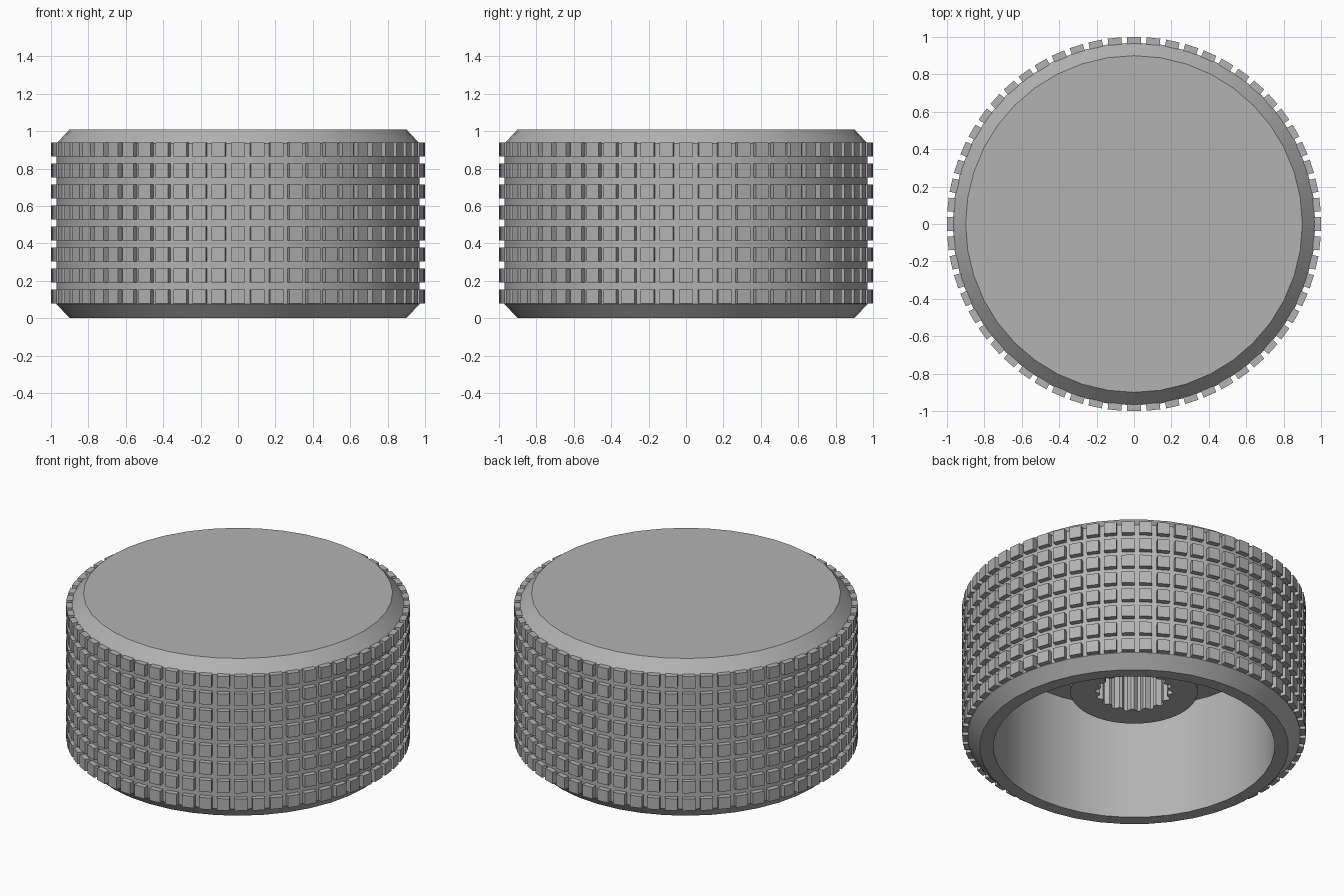
import bpy
import bmesh
from math import cos, sin, tau, radians
from mathutils import Matrix

default = bpy.data.objects.get("Cube")
if default:
    bpy.data.objects.remove(default, do_unlink=True)

GREY = (0.45, 0.45, 0.45, 1)
plastic = bpy.data.materials.new("grey plastic")
plastic.use_nodes = True
plastic.diffuse_color = GREY
plastic.node_tree.nodes["Principled BSDF"].inputs["Base Color"].default_value = GREY


def finish(bm, name, smooth=True):
    bmesh.ops.recalc_face_normals(bm, faces=bm.faces)
    mesh = bpy.data.meshes.new(name)
    bm.to_mesh(mesh)
    bm.free()
    mesh.materials.append(plastic)
    obj = bpy.data.objects.new(name, mesh)
    bpy.context.collection.objects.link(obj)
    if smooth:
        bpy.ops.object.select_all(action="DESELECT")
        obj.select_set(True)
        bpy.context.view_layer.objects.active = obj
        bpy.ops.object.shade_smooth_by_angle(angle=radians(25))
    return obj


def add_ring(bm, radii, z):
    """Closed loop of vertices whose radius may vary around the axis."""
    n = len(radii)
    return [bm.verts.new((r * cos(tau * i / n), r * sin(tau * i / n), z))
            for i, r in enumerate(radii)]


def loft(bm, rings):
    for a, b in zip(rings, rings[1:]):
        for i in range(len(a)):
            j = (i + 1) % len(a)
            bm.faces.new((a[i], a[j], b[j], b[i]))


# Hollow cap: chamfered outside, deep open cavity underneath
SIDES = 40
profile = [(0.9, 1.01), (0.97, 0.935), (0.97, 0.075),
           (0.9, 0), (0.82, 0), (0.82, 0.74)]
bm = bmesh.new()
rings = [add_ring(bm, [r] * SIDES, z) for r, z in profile]
loft(bm, rings)
bm.faces.new(rings[0])
bm.faces.new(rings[-1])
finish(bm, "knob_cap")

# Central shaft boss with a splined bore
TEETH = 18
spline = [0.225, 0.225, 0.2, 0.2] * TEETH
outer = [0.37] * len(spline)
bm = bmesh.new()
rings = [add_ring(bm, outer, 0.75), add_ring(bm, outer, 0.37),
         add_ring(bm, spline, 0.37), add_ring(bm, spline, 0.735)]
loft(bm, rings)
bm.faces.new(rings[-1])
finish(bm, "shaft_boss")

# Rows of square grip studs around the side
COLUMNS, ROWS = 60, 8
bm = bmesh.new()
for row in range(ROWS):
    z = 0.116 + row * 0.1123
    for col in range(COLUMNS):
        place = (Matrix.Rotation(tau * col / COLUMNS, 4, "Z")
                 @ Matrix.Translation((0.975, 0, z))
                 @ Matrix.Diagonal((0.05, 0.073, 0.075, 1)))
        bmesh.ops.create_cube(bm, size=1, matrix=place)
finish(bm, "grip_studs", smooth=False)
